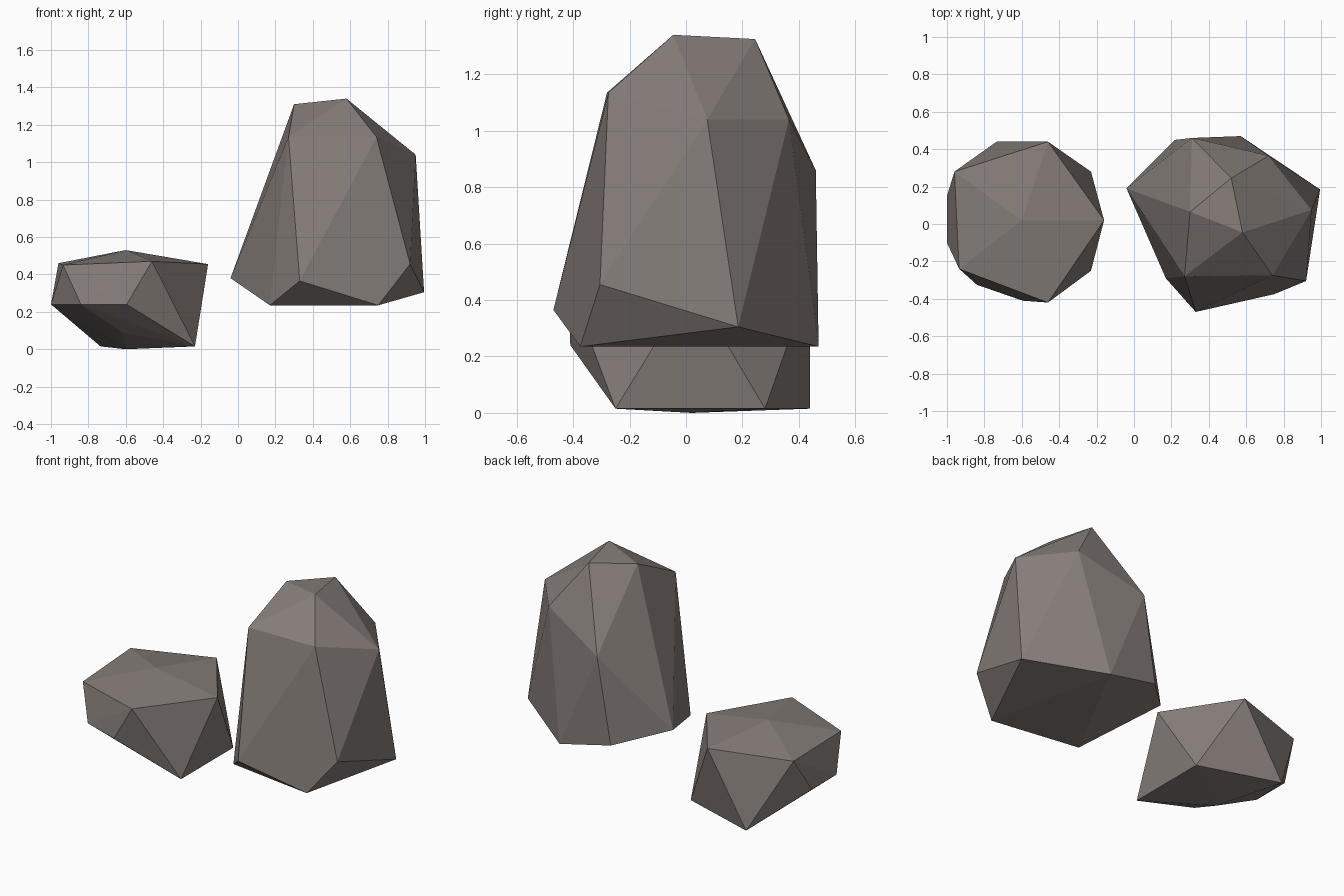
import bpy, bmesh

stone = bpy.data.materials.new("warm grey stone")
stone.diffuse_color = (0.235, 0.205, 0.19, 1)


def rock(name, corners):
    """Faceted boulder: convex hull around its corner points."""
    bm = bmesh.new()
    for c in corners:
        bm.verts.new(c)
    res = bmesh.ops.convex_hull(bm, input=bm.verts[:])
    loose = [v for v in bm.verts if not v.link_faces]
    bmesh.ops.delete(bm, geom=loose, context='VERTS')
    bmesh.ops.recalc_face_normals(bm, faces=bm.faces[:])
    me = bpy.data.meshes.new(name)
    bm.to_mesh(me)
    bm.free()
    me.materials.append(stone)
    ob = bpy.data.objects.new(name, me)
    bpy.context.collection.objects.link(ob)
    return ob


# Low rock: peak, upper ring, chipped left/front edge, base
rock("low_rock", [
    (-0.60, 0.02, 0.53),
    (-0.96, 0.28, 0.46), (-0.46, 0.44, 0.47), (-0.16, 0.02, 0.455),
    (-0.46, -0.42, 0.47), (-0.935, -0.24, 0.45),
    (-1.0, 0.15, 0.24), (-1.0, -0.10, 0.24),
    (-0.84, -0.325, 0.24), (-0.595, -0.41, 0.24),
    (-0.62, -0.20, 0.09), (-0.23, -0.25, 0.015), (-0.23, 0.28, 0.015),
    (-0.735, 0.44, 0.015), (-0.60, 0.02, 0.0),
])

# Tall rock: crown, shoulders, lower flanks and base
rock("tall_rock", [
    (0.30, 0.065, 1.31), (0.52, 0.245, 1.325), (0.58, -0.045, 1.34),
    (0.27, -0.28, 1.135), (0.74, -0.275, 1.135), (0.95, 0.075, 1.04),
    (0.72, 0.365, 1.04), (0.31, 0.46, 0.86),
    (0.92, -0.305, 0.455), (0.995, 0.185, 0.305), (-0.04, 0.19, 0.38),
    (0.33, -0.47, 0.365), (0.22, 0.45, 0.31),
    (0.17, -0.29, 0.235), (0.75, -0.375, 0.235), (0.57, 0.47, 0.235),
])
